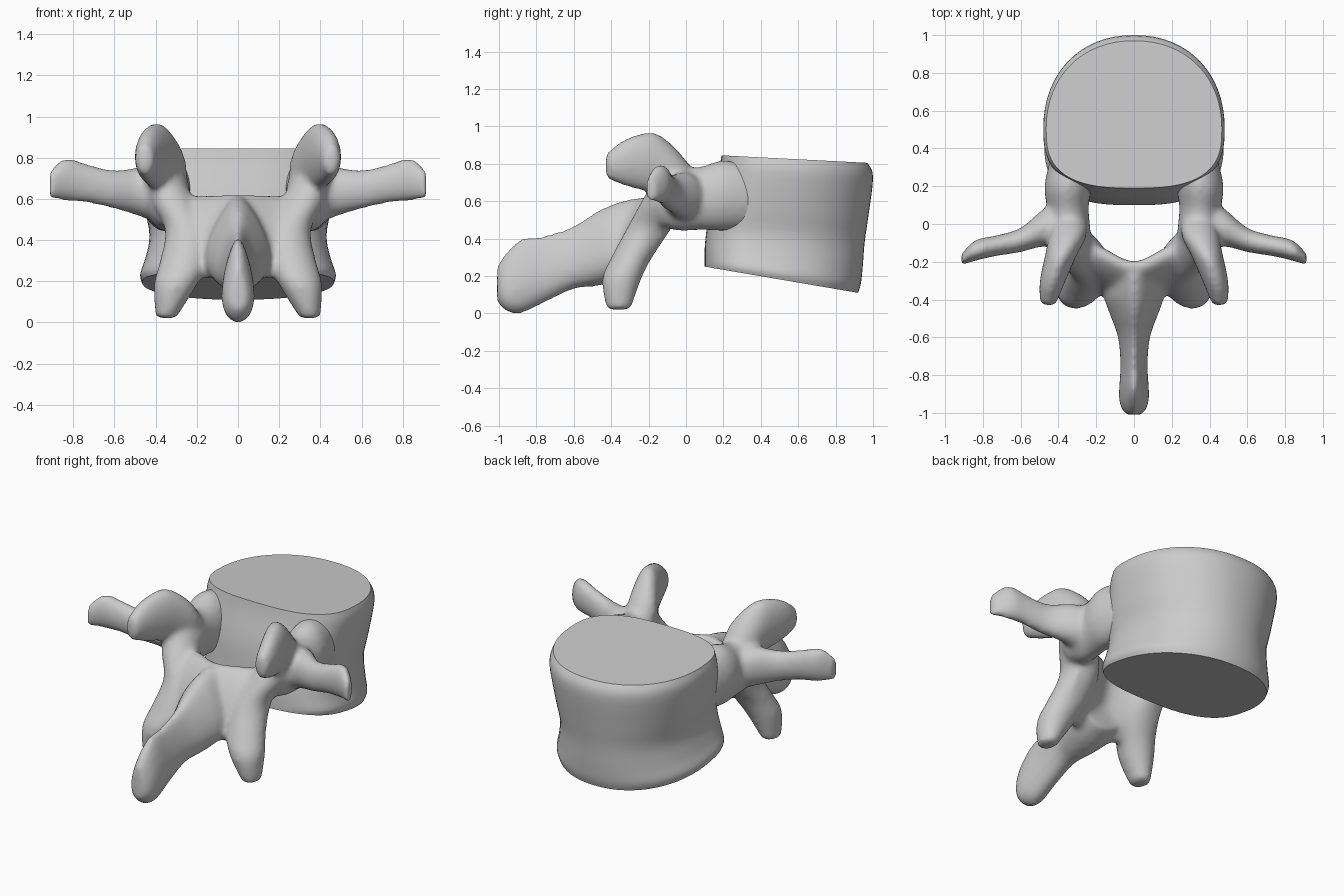
import bpy, bmesh
from math import sin, cos, pi, copysign
from mathutils import Vector

cube = bpy.data.objects.get("Cube")
if cube:
    bpy.data.objects.remove(cube, do_unlink=True)

bone = bpy.data.materials.new("bone grey")
bone.use_nodes = True
colour = (0.6, 0.6, 0.6, 1)
bone.diffuse_color = colour
bone.node_tree.nodes["Principled BSDF"].inputs["Base Color"].default_value = colour

X, Y, Z = Vector((1, 0, 0)), Vector((0, 1, 0)), Vector((0, 0, 1))


def refine(stations, steps=4):
    """Catmull-Rom interpolation of a list of number tuples."""
    out = []
    n = len(stations)
    for i in range(n - 1):
        a, b, c, d = (stations[min(max(i + k, 0), n - 1)] for k in (-1, 0, 1, 2))
        for s in range(steps):
            t = s / steps
            out.append([q + 0.5 * t * (r - p + t * (2*p - 5*q + 4*r - w + t * (3*q - p - 3*r + w)))
                        for p, q, r, w in zip(a, b, c, d)])
    return out + [list(stations[-1])]


def skin(bm, rings):
    """Bridge rings of points into a closed tube with flat ends."""
    loops = [[bm.verts.new(p) for p in ring] for ring in rings]
    n = len(loops[0])
    faces = [bm.faces.new(loops[0]), bm.faces.new(loops[-1])]
    for a, b in zip(loops, loops[1:]):
        for i in range(n):
            j = (i + 1) % n
            faces.append(bm.faces.new((a[i], a[j], b[j], b[i])))
    bmesh.ops.recalc_face_normals(bm, faces=faces)


def loft(bm, stations, u, v, side=1, flare=0.0, n=20):
    """Elliptic sections (x, y, z, radius u, radius v); flare widens the low side."""
    rings = []
    for x, y, z, a, b in refine(stations):
        ring = []
        for i in range(n):
            t = 2 * pi * i / n
            p = Vector((x, y, z)) + u * a * cos(t) * (1 - flare * sin(t)) + v * b * sin(t)
            ring.append((p.x * side, p.y, p.z))
        rings.append(ring)
    skin(bm, rings)


def finish(bm, name):
    mesh = bpy.data.meshes.new(name)
    bm.to_mesh(mesh)
    bm.free()
    mesh.materials.append(bone)
    ob = bpy.data.objects.new(name, mesh)
    bpy.context.collection.objects.link(ob)
    return ob


# Body: waisted drum, flattened at the back, with slanted end plates
# (half width, back y, front y, back z, front z)
levels = [(.465, .19, .97, .845, .805), (.48, .175, 1.0, .77, .73),
          (.455, .13, .975, .6, .52), (.43, .11, .955, .45, .38),
          (.45, .10, .945, .35, .25), (.475, .10, .935, .28, .16),
          (.465, .10, .92, .25, .11)]
bm = bmesh.new()
rings = []
for w, yb, yf, zb, zf in refine(levels):
    ring = []
    mid = yb + 0.4 * (yf - yb)
    for i in range(64):
        c, s = cos(2 * pi * i / 64), sin(2 * pi * i / 64)
        power = 2 / 2.15 if s > 0 else 2 / 2.8
        x = w * copysign(abs(c) ** power, c)
        k = copysign(abs(s) ** power, s)
        y = mid + k * ((yf - mid) if s > 0 else (mid - yb))
        ring.append((x, y, zb + (zf - zb) * (y - yb) / (yf - yb)))
    rings.append(ring)
skin(bm, rings)
body = finish(bm, "vertebral_body")
bpy.ops.object.select_all(action="DESELECT")
body.select_set(True)
bpy.context.view_layer.objects.active = body
bpy.ops.object.shade_smooth_by_angle()

# Arch: overlapping lofts fused into one smooth piece
bm = bmesh.new()
tilt_up = Vector((0, .45, .89))
tilt_out = Vector((0, .89, -.45))
for side in (-1, 1):
    # Pedicle
    loft(bm, [(.33, .36, .62, .11, .17), (.35, .2, .63, .125, .19),
              (.35, .08, .615, .11, .17), (.34, -.04, .61, .11, .17),
              (.34, -.14, .6, .09, .13)], X, Z, side)
    # Upper joint process
    loft(bm, [(.34, .03, .66, .09, .12), (.35, -.06, .75, .10, .14),
              (.385, -.16, .8, .085, .165), (.415, -.25, .81, .075, .15),
              (.44, -.34, .805, .062, .12), (.455, -.43, .79, .04, .065)], X, Z, side)
    # Transverse process
    loft(bm, [(.36, .0, .61, .14, .14), (.48, -.02, .635, .10, .12),
              (.6, -.085, .645, .065, .095), (.73, -.115, .675, .055, .095),
              (.84, -.14, .695, .055, .105), (.915, -.19, .665, .03, .07)], Y, Z, side)
    # Lower joint process
    loft(bm, [(.36, -.08, .7, .09, .1), (.31, -.13, .58, .11, .12),
              (.245, -.2, .45, .11, .12), (.26, -.29, .3, .12, .11),
              (.305, -.345, .18, .105, .105), (.35, -.36, .02, .05, .065)], X, Y, side)
    # Lamina
    loft(bm, [(.32, -.2, .43, .2, .08), (.18, -.24, .42, .22, .08),
              (.05, -.31, .41, .24, .07), (-.03, -.32, .41, .24, .06)],
         tilt_up, tilt_out, side)

# Spinous process
loft(bm, [(0, -.27, .42, .13, .2), (0, -.38, .38, .15, .21), (0, -.48, .345, .12, .2),
          (0, -.6, .3, .08, .17), (0, -.75, .24, .068, .18), (0, -.88, .2, .075, .2),
          (0, -.96, .17, .07, .16), (0, -1.01, .16, .04, .1)], X, Z, flare=.4)

arch = finish(bm, "neural_arch")
fuse = arch.modifiers.new("fuse", "REMESH")
fuse.mode = "VOXEL"
fuse.voxel_size = 0.016
fuse.use_smooth_shade = True
soften = arch.modifiers.new("soften", "SMOOTH")
soften.factor = 0.5
soften.iterations = 12
